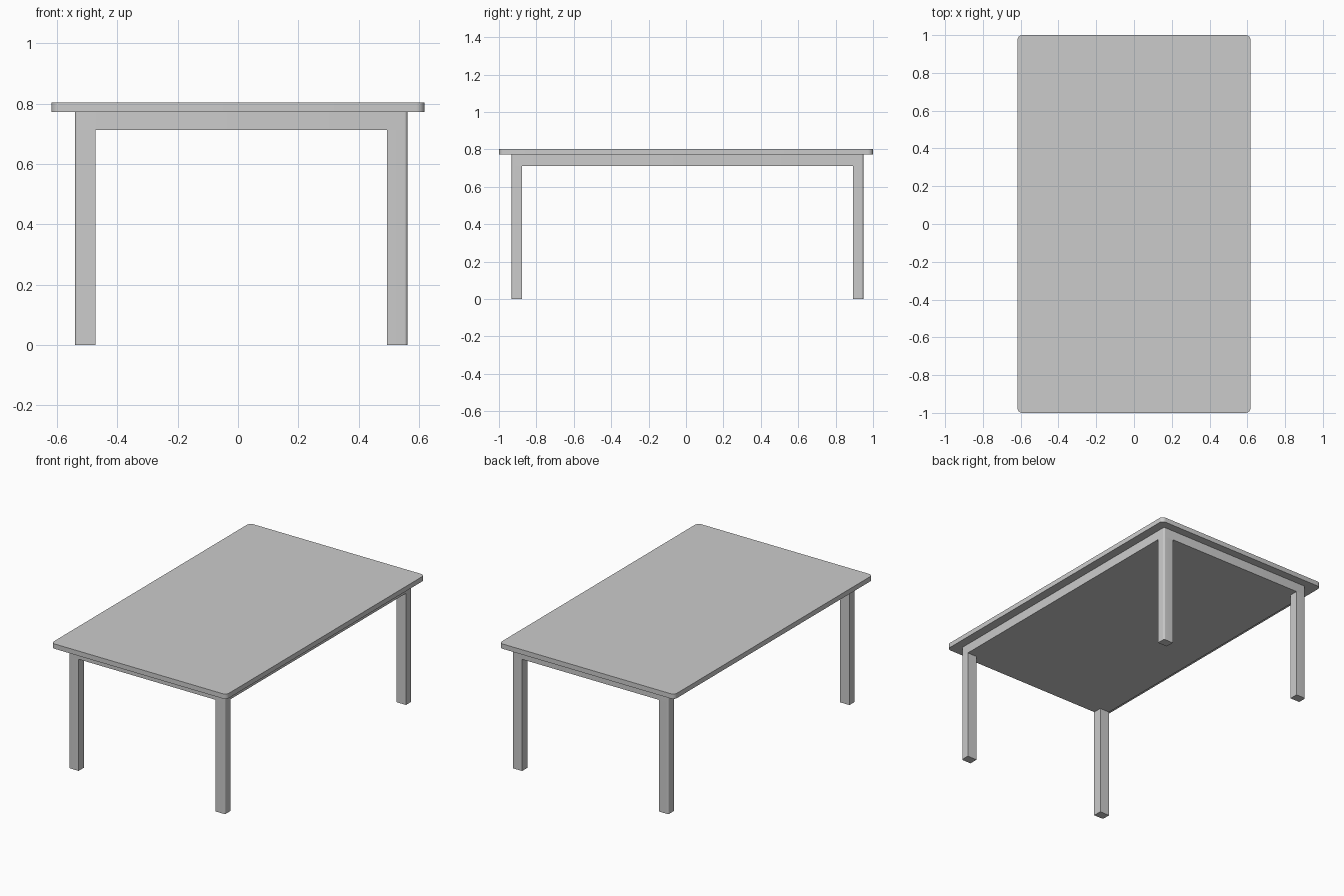
import bpy, bmesh, math

if "Cube" in bpy.data.objects:
    bpy.data.objects.remove(bpy.data.objects["Cube"])

def box(name, x0, x1, y0, y1, z0, z1, radii):
    """Upright box; radii maps a corner sign pair (sx, sy) to its rounding radius."""
    bm = bmesh.new()
    outline = []
    for sx, sy, start in ((1, 1, 0), (-1, 1, 90), (-1, -1, 180), (1, -1, 270)):
        r = radii.get((sx, sy), 0)
        cx = (x1 if sx > 0 else x0) - sx * r
        cy = (y1 if sy > 0 else y0) - sy * r
        steps = 6 if r else 0
        for i in range(steps + 1):
            a = math.radians(start + (90 * i / steps if steps else 0))
            outline.append((cx + r * math.cos(a), cy + r * math.sin(a)))
    low = [bm.verts.new((x, y, z0)) for x, y in outline]
    high = [bm.verts.new((x, y, z1)) for x, y in outline]
    bm.faces.new(low[::-1])
    bm.faces.new(high)
    n = len(outline)
    for i in range(n):
        j = (i + 1) % n
        bm.faces.new((low[i], low[j], high[j], high[i]))
    mesh = bpy.data.meshes.new(name)
    bm.to_mesh(mesh)
    bm.free()
    ob = bpy.data.objects.new(name, mesh)
    bpy.context.collection.objects.link(ob)
    bpy.context.view_layer.objects.active = ob
    ob.select_set(True)
    bpy.ops.object.shade_smooth_by_angle(angle=math.radians(30))
    ob.select_set(False)
    return ob

CORNERS = [(1, 1), (-1, 1), (-1, -1), (1, -1)]
X0, X1, Y0, Y1 = -0.54, 0.561, -0.932, 0.948   # outer faces of the frame
LEG_X, LEG_Y = 0.068, 0.056
UNDER, APRON_TOP, TOP = 0.712, 0.772, 0.803
EDGE = 0.01

# Table top with rounded corners
box("table_top", -0.618, 0.618, -1, 1, APRON_TOP, TOP, {c: 0.028 for c in CORNERS})

# Solid apron block under the top
box("apron", X0, X1, Y0, Y1, UNDER, APRON_TOP, {c: EDGE for c in CORNERS})

# Legs flush with the apron, softened on the outer corner only
for sx, sy in CORNERS:
    xa, xb = (X1 - LEG_X, X1) if sx > 0 else (X0, X0 + LEG_X)
    ya, yb = (Y1 - LEG_Y, Y1) if sy > 0 else (Y0, Y0 + LEG_Y)
    name = ("back" if sy > 0 else "front") + ("_right" if sx > 0 else "_left") + "_leg"
    box(name, xa, xb, ya, yb, 0, UNDER, {(sx, sy): EDGE})
